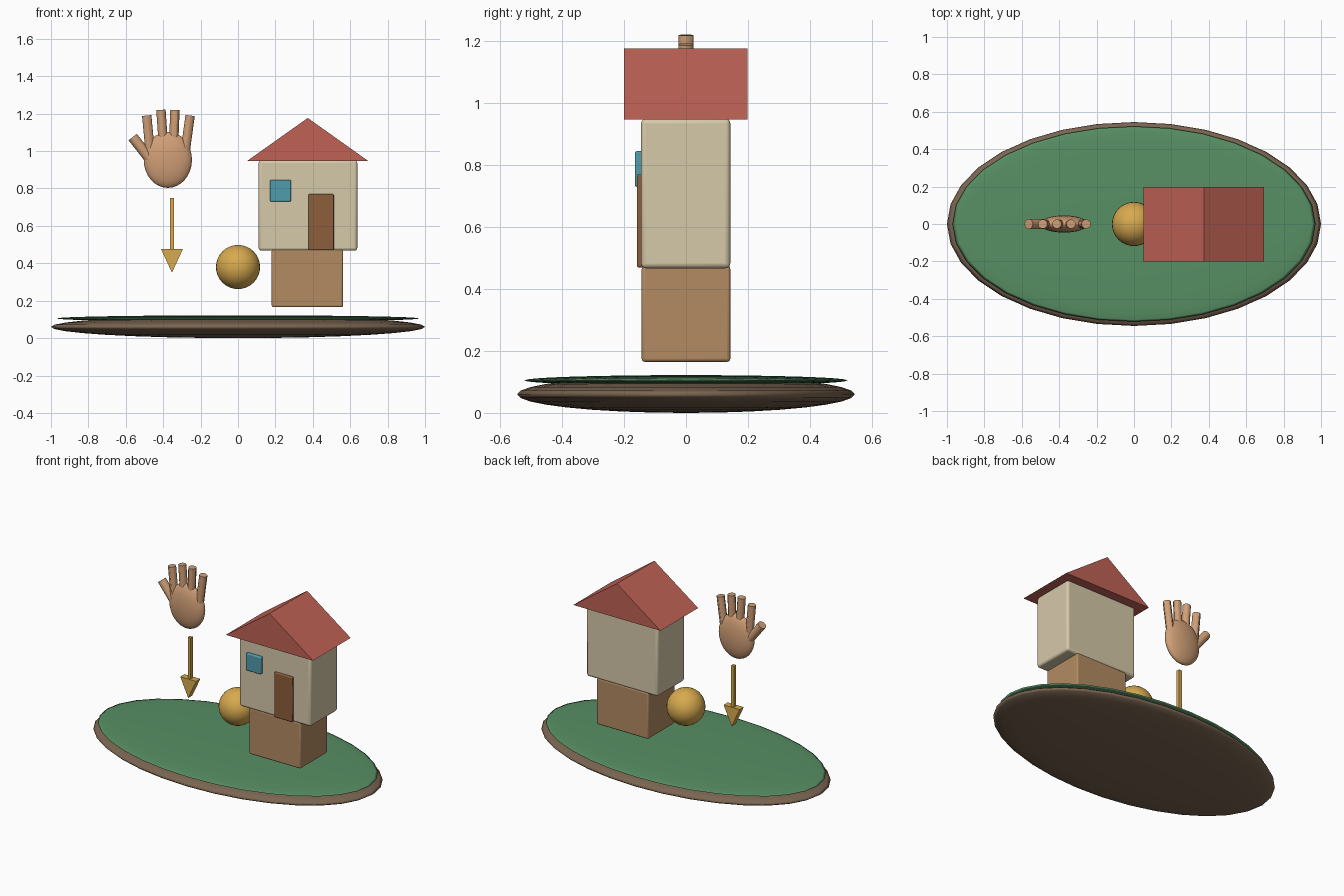
import bpy
from mathutils import Vector

if "Cube" in bpy.data.objects:
    bpy.data.objects.remove(bpy.data.objects["Cube"])


def material(name, rgb):
    # display colour (0-255) to linear diffuse colour
    m = bpy.data.materials.new(name)
    m.diffuse_color = [(c / 255) ** 2.2 for c in rgb] + [1]
    m.use_nodes = True
    m.node_tree.nodes["Principled BSDF"].inputs["Base Color"].default_value = m.diffuse_color
    return m


SOIL = material("soil", (122, 101, 82))
GRASS = material("grass", (88, 142, 100))
CLAY = material("clay", (178, 138, 98))
WALL = material("wall", (213, 200, 168))
ROOF = material("roof", (190, 98, 86))
DOOR = material("door", (140, 95, 62))
GLASS = material("glass", (82, 155, 172))
GOLD = material("gold", (214, 168, 80))
SKIN = material("skin", (208, 158, 118))


def finish(name, mat, smooth=False):
    o = bpy.context.object
    o.name = name
    o.data.materials.append(mat)
    if smooth:
        bpy.ops.object.shade_smooth_by_angle()
    return o


def ellipsoid(name, loc, radii, mat, segs=32, rings=16):
    bpy.ops.mesh.primitive_uv_sphere_add(segments=segs, ring_count=rings, location=loc)
    bpy.context.object.scale = radii
    bpy.ops.object.transform_apply(location=False, rotation=False, scale=True)
    bpy.ops.object.shade_smooth()
    return finish(name, mat)


def box(name, lo, hi, mat, bevel=0.0):
    lo, hi = Vector(lo), Vector(hi)
    bpy.ops.mesh.primitive_cube_add(size=1, location=(lo + hi) / 2)
    bpy.context.object.scale = hi - lo
    bpy.ops.object.transform_apply(location=False, rotation=False, scale=True)
    o = finish(name, mat)
    if bevel:
        b = o.modifiers.new("bevel", 'BEVEL')
        b.width, b.segments = bevel, 3
        bpy.ops.object.shade_smooth_by_angle()
    return o


def rod(name, a, b, r, mat, sides=12):
    a, b = Vector(a), Vector(b)
    bpy.ops.mesh.primitive_cylinder_add(vertices=sides, radius=r, depth=(b - a).length,
                                        location=(a + b) / 2)
    bpy.context.object.rotation_euler = (b - a).to_track_quat('Z', 'Y').to_euler()
    return finish(name, mat, True)


def prism(name, profile, y0, y1, mat):
    # xz profile (counter-clockwise from the front) extruded along y
    n = len(profile)
    verts = [(x, y, z) for y in (y0, y1) for x, z in profile]
    faces = [list(range(n)), list(range(2 * n - 1, n - 1, -1))]
    faces += [(i, i + n, (i + 1) % n + n, (i + 1) % n) for i in range(n)]
    me = bpy.data.meshes.new(name)
    me.from_pydata(verts, [], faces)
    me.materials.append(mat)
    o = bpy.data.objects.new(name, me)
    bpy.context.collection.objects.link(o)
    return o


# Island base
ellipsoid("soil_disc", (0, 0, 0.06), (1.0, 0.545, 0.06), SOIL)
ellipsoid("grass_disc", (0, 0, 0.105), (0.97, 0.522, 0.017), GRASS)

# House
box("foundation_block", (0.18, -0.143, 0.165), (0.562, 0.143, 0.475), CLAY, 0.01)
box("house_body", (0.11, -0.145, 0.467), (0.638, 0.143, 0.95), WALL, 0.015)
prism("roof", [(0.05, 0.948), (0.695, 0.948), (0.373, 1.177)], -0.2, 0.198, ROOF)
box("door", (0.377, -0.159, 0.47), (0.512, -0.135, 0.77), DOOR, 0.006)
box("window", (0.171, -0.165, 0.73), (0.283, -0.14, 0.845), GLASS, 0.006)

# Ball
ellipsoid("ball", (0, 0, 0.38), (0.118, 0.118, 0.118), GOLD)

# Downward arrow
box("arrow_shaft", (-0.364, -0.011, 0.47), (-0.342, 0.011, 0.75), GOLD)
prism("arrow_head", [(-0.353, 0.35), (-0.294, 0.477), (-0.412, 0.477)], -0.022, 0.022, GOLD)

# Hand
ellipsoid("palm", (-0.375, 0, 0.953), (0.129, 0.046, 0.15), SKIN)
fingers = [((-0.47, 1.0), (-0.488, 1.19)), ((-0.398, 1.02), (-0.412, 1.22)),
           ((-0.345, 1.02), (-0.337, 1.22)), ((-0.282, 1.0), (-0.256, 1.19))]
for i, (a, b) in enumerate(fingers):
    rod(f"finger_{i + 1}", (a[0], 0, a[1]), (b[0], 0, b[1]), 0.025, SKIN)
rod("thumb", (-0.45, 0, 0.93), (-0.563, 0, 1.075), 0.028, SKIN)
